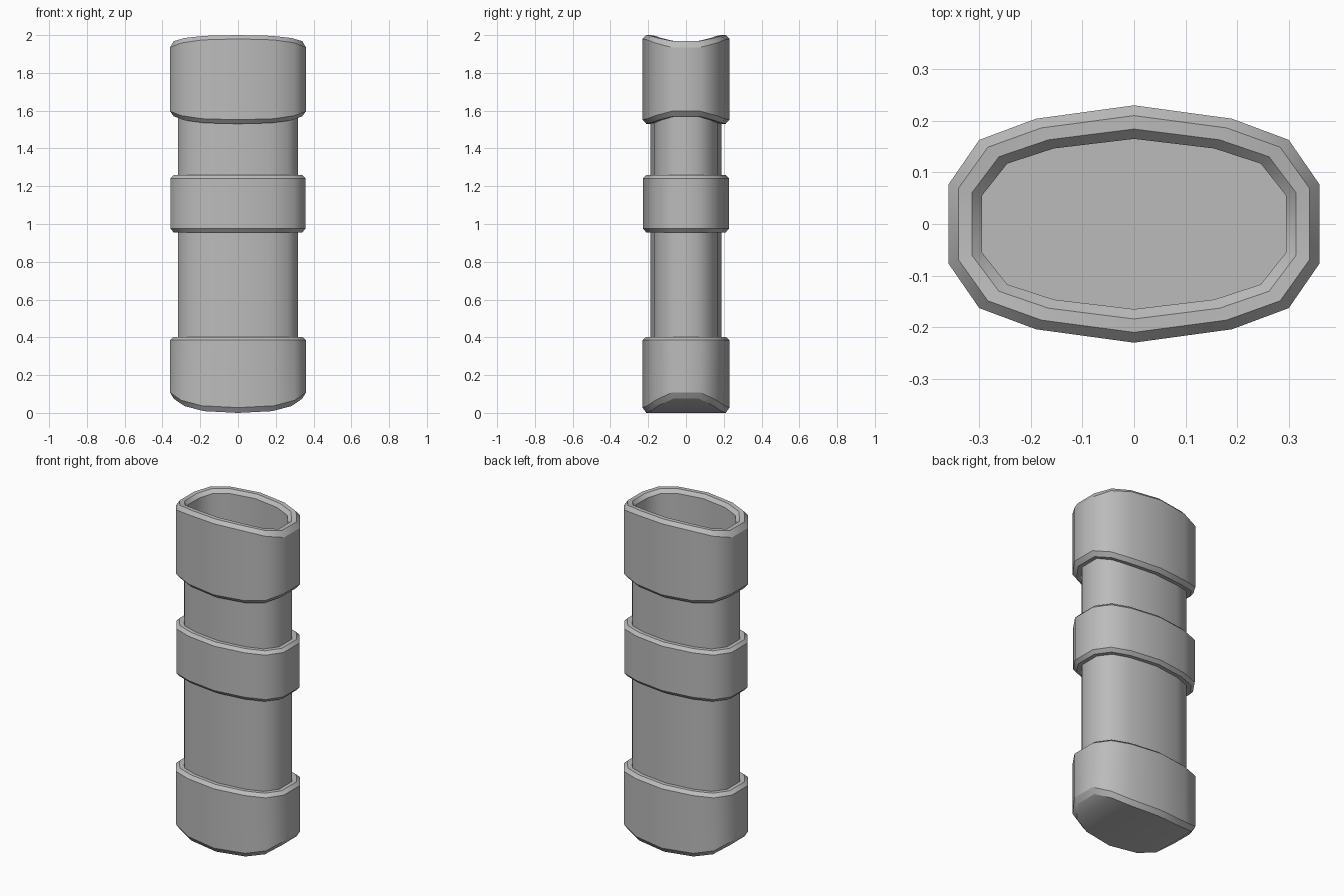
import bpy
import bmesh

cube = bpy.data.objects.get("Cube")
if cube:
    bpy.data.objects.remove(cube, do_unlink=True)

grey = bpy.data.materials.new("plain_grey")
grey.use_nodes = True
colour = (0.5, 0.5, 0.5, 1)
grey.diffuse_color = colour
grey.node_tree.nodes["Principled BSDF"].inputs["Base Color"].default_value = colour

# Flattened cross-section: one quarter as (x, y, sag weight), mirrored all round
HALF_X, HALF_Y = 0.36, 0.23
quarter = [(0.36, 0.076, 1.0), (0.30, 0.163, 0.48), (0.19, 0.204, 0.12)]
upper = quarter + [(0, HALF_Y, 0)] + [(-x, y, s) for x, y, s in reversed(quarter)]
section = upper + [(-x, -y, s) for x, y, s in upper]


def loft(name, levels, cap_start=False, cap_end=False, closed=False):
    """Skin rings of (inset, height, sag towards the narrow sides)."""
    bm = bmesh.new()
    rings = []
    for inset, z, sag in levels:
        sx, sy = 1 - inset / HALF_X, 1 - inset / HALF_Y
        rings.append([bm.verts.new((x * sx, y * sy, z + sag * s))
                      for x, y, s in section])
    n = len(section)
    pairs = list(zip(rings, rings[1:]))
    if closed:
        pairs.append((rings[-1], rings[0]))
    for a, b in pairs:
        for i in range(n):
            j = (i + 1) % n
            bm.faces.new((a[i], a[j], b[j], b[i])).smooth = True
    # Curved caps are strips across the depth, so the sag stays clean
    for ring, wanted, flip in ((rings[0], cap_start, True), (rings[-1], cap_end, False)):
        if not wanted:
            continue
        half = n // 2
        for i in range(half - 1):
            lo, hi = -1 - i, -2 - i
            quad = (ring[i], ring[i + 1], ring[hi], ring[lo])
            face = bm.faces.new(quad[::-1] if flip else quad)
            face.smooth = True
    # Crisp lines between bands, soft shading around them
    for ring in rings:
        for i in range(n):
            edge = bm.edges.get((ring[i], ring[(i + 1) % n]))
            if edge:
                edge.smooth = False
    mesh = bpy.data.meshes.new(name)
    bm.to_mesh(mesh)
    bm.free()
    mesh.materials.append(grey)
    obj = bpy.data.objects.new(name, mesh)
    bpy.context.collection.objects.link(obj)


SHAFT, BORE, EDGE = 0.043, 0.065, 0.02

# Shaft between the collars
loft("shaft", [(SHAFT, 0.2, 0), (SHAFT, 1.75, 0)])

# Top collar with curved mouth, running down into the hollow bore and its floor
loft("top_collar_and_bore", [
    (SHAFT, 1.53, 0.04), (EDGE, 1.53, 0.04), (0, 1.552, 0.045),
    (0, 1.98, -0.045), (EDGE, 2.0, -0.032), (0.046, 2.0, -0.032),
    (BORE, 1.98, -0.032), (BORE, 0.12, 0)], cap_end=True)

# Straight middle band
loft("middle_collar", [
    (SHAFT, 0.955, 0), (EDGE, 0.955, 0), (0.003, 0.975, 0),
    (0.003, 1.242, 0), (EDGE, 1.26, 0), (SHAFT, 1.26, 0)], closed=True)

# Closed bottom cap with curved underside
loft("bottom_collar", [
    (EDGE, 0.0, 0.075), (0, 0.028, 0.08),
    (0, 0.385, 0), (EDGE, 0.403, 0), (SHAFT, 0.403, 0)], cap_start=True)
